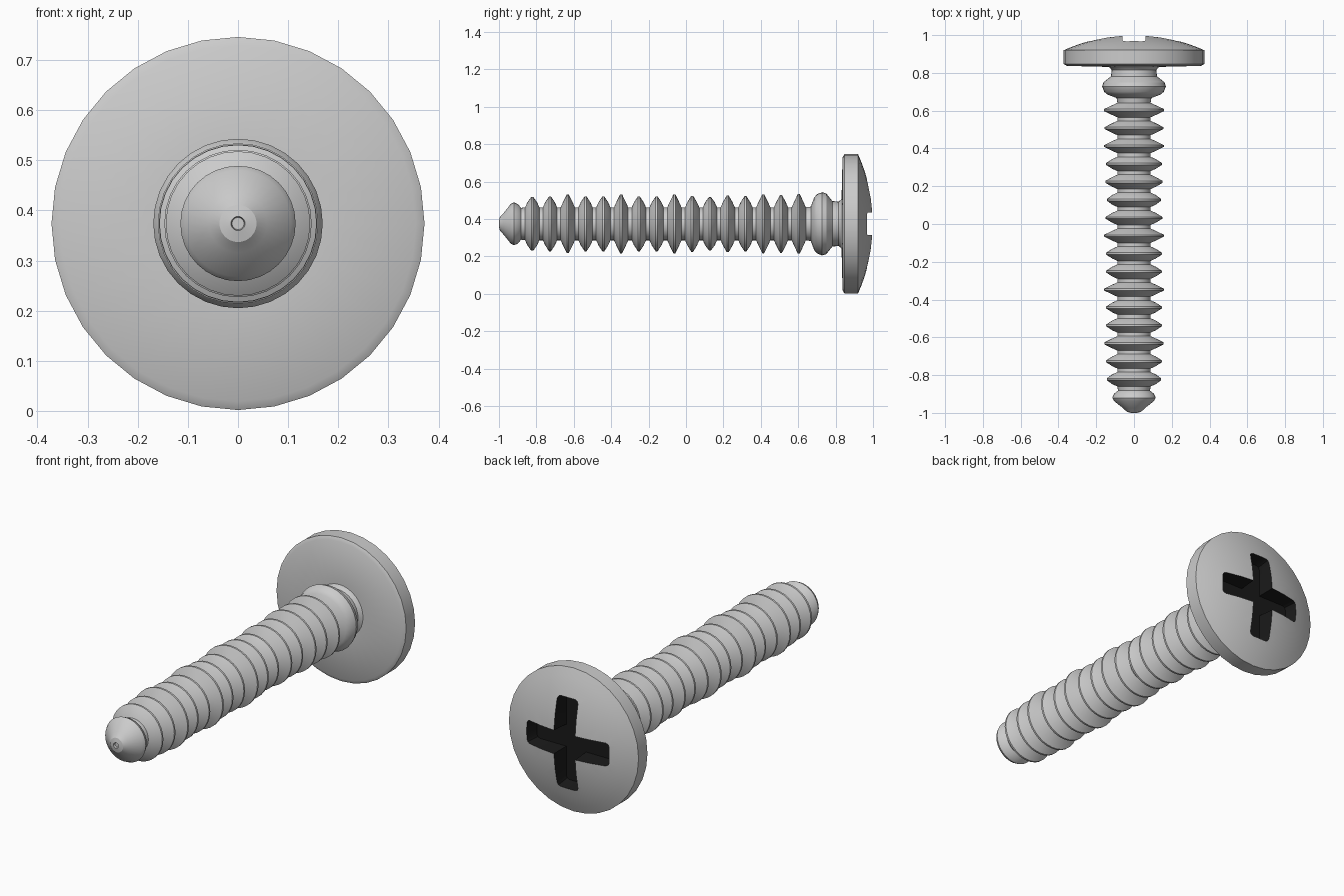
import bpy, bmesh, math

if "Cube" in bpy.data.objects:
    bpy.data.objects.remove(bpy.data.objects["Cube"])

CZ = 0.374      # height of the screw axis
SEG = 32


def finish(bm, name):
    bmesh.ops.recalc_face_normals(bm, faces=bm.faces)
    me = bpy.data.meshes.new(name)
    bm.to_mesh(me)
    bm.free()
    ob = bpy.data.objects.new(name, me)
    bpy.context.collection.objects.link(ob)
    return ob


def smooth(ob, deg):
    bpy.ops.object.select_all(action='DESELECT')
    ob.select_set(True)
    bpy.context.view_layer.objects.active = ob
    bpy.ops.object.shade_smooth_by_angle(angle=math.radians(deg))


def lathe(name, profile):
    """Turn (y, radius) points around the screw axis."""
    bm = bmesh.new()
    rings = []
    for y, r in profile:
        rings.append([bm.verts.new((r * math.sin(2 * math.pi * i / SEG), y,
                                    CZ + r * math.cos(2 * math.pi * i / SEG)))
                      for i in range(SEG)])
    for a, b in zip(rings, rings[1:]):
        for i in range(SEG):
            j = (i + 1) % SEG
            bm.faces.new((a[i], a[j], b[j], b[i]))
    bmesh.ops.remove_doubles(bm, verts=bm.verts, dist=1e-5)
    return finish(bm, name)


# Threaded shank: pointed tip, ring threads, collar and neck
shank = [(-0.99, 0), (-0.99, 0.012), (-1.0, 0.014), (-0.995, 0.037),
         (-0.975, 0.058), (-0.937, 0.106), (-0.92, 0.115), (-0.898, 0.105), (-0.882, 0.085)]
peaks = [.144, .147, .157, .147, .147, .158, .147, .147,
         .158, .150, .143, .152, .148, .158, .155, .160]
for i, r in enumerate(peaks):
    y = -0.822 + i * 0.0950
    shank += [(y - 0.038, 0.088), (y - 0.026, 0.115), (y - 0.005, r),
              (y + 0.005, r), (y + 0.026, 0.115), (y + 0.038, 0.088)]
shank += [(0.667, 0.092), (0.685, 0.14), (0.70, 0.158), (0.728, 0.169), (0.75, 0.162),
          (0.782, 0.122), (0.815, 0.118), (0.828, 0.128), (0.84, 0.15), (0.85, 0)]
smooth(lathe("threaded_shank", shank), 30)

# Pan head with a shallow dome
DOME_R = (0.372 ** 2 + 0.08 ** 2) / (2 * 0.08)


def dome_y(r):
    return 1 - DOME_R + math.sqrt(DOME_R ** 2 - r * r)


head_profile = [(0.83, 0), (0.832, 0.15), (0.837, 0.355), (0.847, 0.372)]
head_profile += [(dome_y(r), r) for r in (0.372, 0.33, 0.28, 0.22, 0.15, 0.08, 0)]
head = lathe("screw_head", head_profile)

# Cross recess cutter: plus outline with rounded arm ends, tapering to the floor
A, W, C = 0.25, 0.063, 0.02
arm = [(W, W), (A - C, W), (A - C * 0.3, W - C * 0.3), (A, W - C),
       (A, C - W), (A - C * 0.3, C * 0.3 - W), (A - C, -W)]
outline = []
for k in range(4):
    c, s = math.cos(-k * math.pi / 2), math.sin(-k * math.pi / 2)
    outline += [(x * c - z * s, x * s + z * c) for x, z in arm]
bm = bmesh.new()
top = [bm.verts.new((x, 1.05, CZ + z)) for x, z in outline]
bot = [bm.verts.new((x * 0.9, 0.90, CZ + z * 0.9)) for x, z in outline]
bm.faces.new(top)
bm.faces.new(bot)
for i in range(len(top)):
    j = (i + 1) % len(top)
    bm.faces.new((top[i], top[j], bot[j], bot[i]))
cutter = finish(bm, "recess_cutter")
cutter.hide_render = True

mod = head.modifiers.new("recess", 'BOOLEAN')
mod.operation = 'DIFFERENCE'
mod.solver = 'EXACT'
mod.object = cutter
bpy.context.view_layer.objects.active = head
bpy.ops.object.select_all(action='DESELECT')
head.select_set(True)
bpy.ops.object.modifier_apply(modifier="recess")
bpy.data.objects.remove(cutter)

# Black inside of the recess
grey = bpy.data.materials.new("steel")
grey.diffuse_color = (0.8, 0.8, 0.8, 1)
grey.use_nodes = True
grey.node_tree.nodes["Principled BSDF"].inputs["Base Color"].default_value = grey.diffuse_color
black = bpy.data.materials.new("recess_black")
black.diffuse_color = (0.01, 0.01, 0.01, 1)
black.use_nodes = True
black.node_tree.nodes["Principled BSDF"].inputs["Base Color"].default_value = black.diffuse_color
head.data.materials.clear()
head.data.materials.append(grey)
head.data.materials.append(black)
for p in head.data.polygons:
    r = math.hypot(p.center.x, p.center.z - CZ)
    inside = r < 0.27 and 0.87 < p.center.y < dome_y(r) - 0.012
    p.material_index = 1 if inside else 0
smooth(head, 30)
